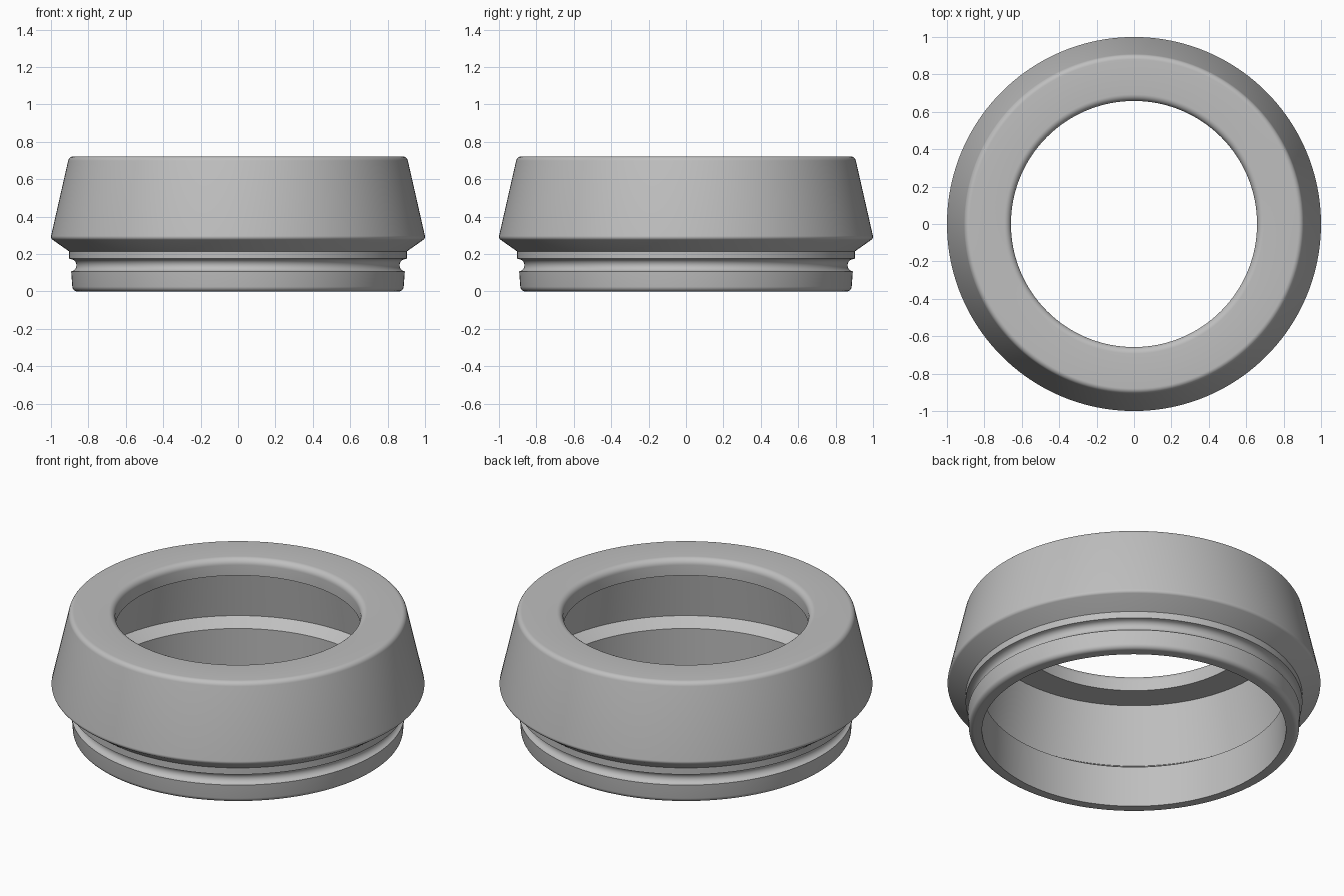
import bpy, bmesh, math
from mathutils import Vector

if "Cube" in bpy.data.objects:
    bpy.data.objects.remove(bpy.data.objects["Cube"], do_unlink=True)

SEGMENTS = 160


def fillet(before, corner, after, radius, steps=8):
    """Round one profile corner with a circular arc."""
    a, c, b = Vector(before), Vector(corner), Vector(after)
    u, v = (a - c).normalized(), (b - c).normalized()
    half = u.angle(v) / 2
    centre = c + (u + v).normalized() * radius / math.sin(half)
    start = c + u * radius / math.tan(half) - centre
    end = c + v * radius / math.tan(half) - centre
    sweep = start.angle(end)
    return [centre + (start * math.sin((1 - i / steps) * sweep)
                      + end * math.sin(i / steps * sweep)) / math.sin(sweep)
            for i in range(steps + 1)]


def lathe(name, profile, material):
    """Revolve a closed (radius, height) profile about z."""
    bm = bmesh.new()
    rings = []
    for r, z in profile:
        rings.append([bm.verts.new((r * math.cos(t), r * math.sin(t), z))
                      for t in (math.tau * i / SEGMENTS for i in range(SEGMENTS))])
    for k, ring in enumerate(rings):
        above = rings[(k + 1) % len(rings)]
        for i in range(SEGMENTS):
            j = (i + 1) % SEGMENTS
            bm.faces.new((ring[i], ring[j], above[j], above[i]))
    bmesh.ops.recalc_face_normals(bm, faces=bm.faces)
    mesh = bpy.data.meshes.new(name)
    bm.to_mesh(mesh)
    bm.free()
    mesh.materials.append(material)
    obj = bpy.data.objects.new(name, mesh)
    bpy.context.collection.objects.link(obj)
    bpy.context.view_layer.objects.active = obj
    obj.select_set(True)
    bpy.ops.object.shade_smooth_by_angle(angle=math.radians(25))
    return obj


grey = bpy.data.materials.new("plain grey")
grey.use_nodes = True
grey.diffuse_color = (0.52, 0.52, 0.52, 1)
grey.node_tree.nodes["Principled BSDF"].inputs["Base Color"].default_value = grey.diffuse_color

# Seal groove: a half-round channel cut into the spigot
groove = [(0.897 - 0.033 * math.sin(t), 0.14 - 0.033 * math.cos(t))
          for t in (math.pi * i / 14 for i in range(15))]

# Corners as (radius, height, fillet radius), from the bottom, up the outside
# and back down through the bore and the hollow inside
corners = [
    (0.815, 0.0, 0), (0.884, 0.0, 0.028), (0.892, 0.107, 0),
    *[(r, z, 0) for r, z in groove[1:-1]],
    (0.903, 0.175, 0), (0.903, 0.214, 0),          # collar
    (1.0024, 0.284, 0.02), (0.903, 0.722, 0.03),   # flared skirt
    (0.658, 0.722, 0.036), (0.658, 0.625, 0),      # lip of the bore
    (0.82, 0.625, 0), (0.878, 0.285, 0),           # hollow
    (0.811, 0.24, 0),                              # sloping inner ledge
]

profile = []
for i, (r, z, radius) in enumerate(corners):
    before, after = corners[i - 1][:2], corners[(i + 1) % len(corners)][:2]
    profile += fillet(before, (r, z), after, radius) if radius else [Vector((r, z))]

lathe("ring_collar", profile, grey)
